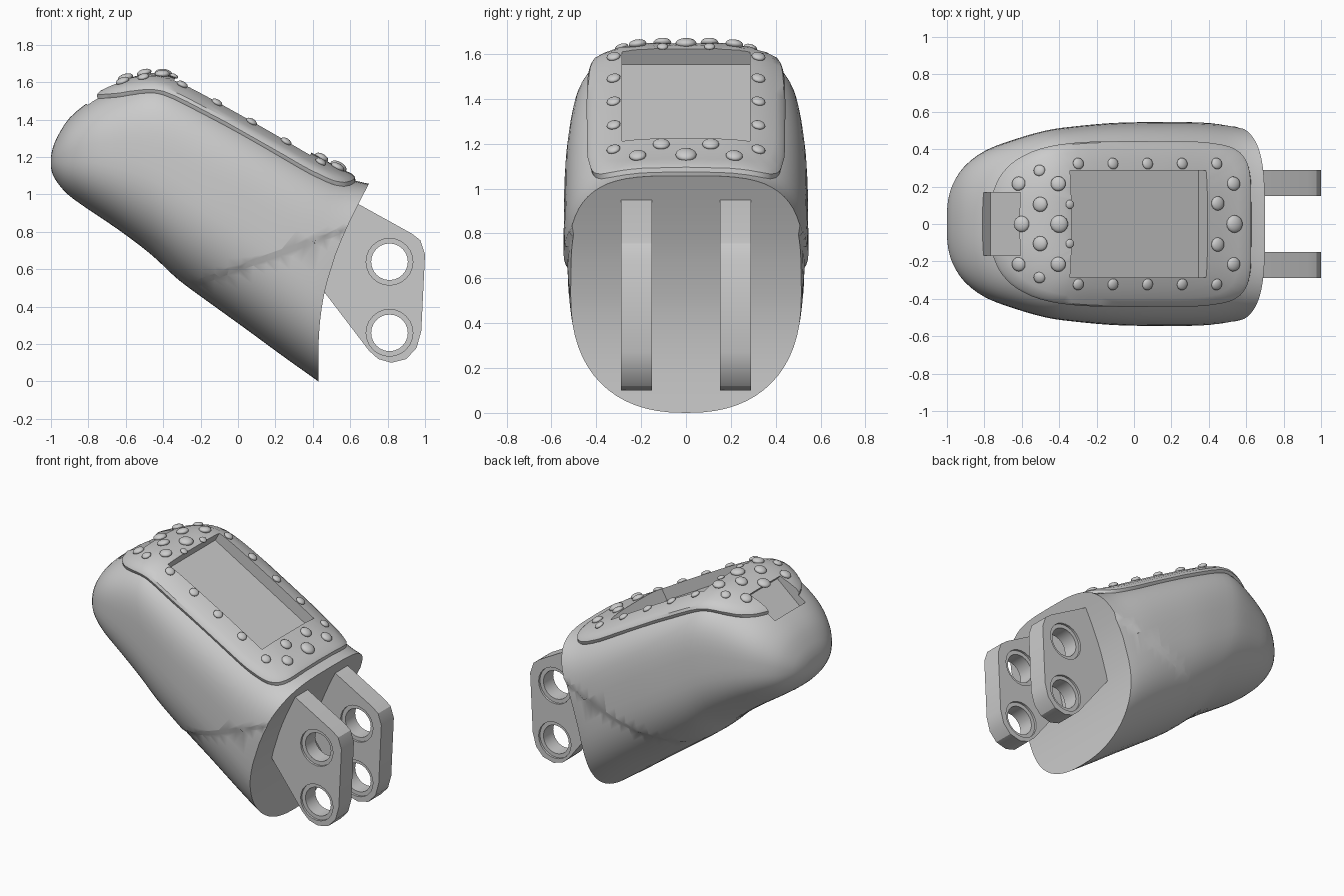
import bpy, bmesh
from math import sin, cos, pi, radians, copysign
from mathutils import Vector, Matrix
from mathutils.bvhtree import BVHTree

if "Cube" in bpy.data.objects:
    bpy.data.objects.remove(bpy.data.objects["Cube"])


def make(name, bm):
    bmesh.ops.recalc_face_normals(bm, faces=bm.faces)
    me = bpy.data.meshes.new(name)
    bm.to_mesh(me)
    bm.free()
    ob = bpy.data.objects.new(name, me)
    bpy.context.collection.objects.link(ob)
    return ob


def select(ob):
    bpy.ops.object.select_all(action='DESELECT')
    ob.select_set(True)
    bpy.context.view_layer.objects.active = ob


def smooth(ob, deg=35):
    select(ob)
    bpy.ops.object.shade_smooth_by_angle(angle=radians(deg))


def cut(ob, cutters):
    for c in cutters:
        select(ob)
        m = ob.modifiers.new("cut", 'BOOLEAN')
        m.operation, m.solver, m.object = 'DIFFERENCE', 'EXACT', c
        bpy.ops.object.modifier_apply(modifier=m.name)


def box(name, loc, size, tilt):
    bm = bmesh.new()
    bmesh.ops.create_cube(bm, size=1, matrix=Matrix.Translation(loc)
                          @ Matrix.Rotation(radians(tilt), 4, 'Y')
                          @ Matrix.Diagonal((*size, 1)))
    ob = make(name, bm)
    ob.hide_render = True
    return ob


def spow(a, e):
    return copysign(abs(a) ** e, a) if abs(a) > 1e-6 else 0.0


def catmull(p, i, t):
    a, b, c, d = (p[min(max(i + k, 0), len(p) - 1)] for k in (-1, 0, 1, 2))
    return [0.5 * (2 * q + (r - o) * t + (2*o - 5*q + 4*r - s) * t*t
                   + (3*q - o - 3*r + s) * t**3) for o, q, r, s in zip(a, b, c, d)]


# Body: lofted stations (top x, top z, bottom x, bottom z, half width, squareness, end bend)
ST = [(-1.0, 1.19, -1.0, 1.16, .04, 2.1, 0), (-.995, 1.23, -.995, 1.12, .12, 2.1, 0),
      (-.97, 1.30, -.97, 1.07, .21, 2.2, 0), (-.90, 1.41, -.91, 1.0, .31, 2.4, 0),
      (-.78, 1.505, -.80, .92, .395, 2.8, 0), (-.63, 1.575, -.63, .805, .455, 3.2, 0),
      (-.48, 1.62, -.46, .675, .50, 3.5, 0), (-.35, 1.60, -.32, .545, .52, 3.6, 0),
      (-.10, 1.47, -.13, .405, .54, 3.6, 0), (.15, 1.33, .05, .275, .545, 3.6, 0),
      (.40, 1.185, .22, .15, .545, 3.6, .02), (.58, 1.09, .35, .057, .538, 3.6, .055),
      (.70, 1.057, .43, 0, .53, 3.6, .09)]
N = 64
bm = bmesh.new()
loops = []
samples = [catmull(ST, i, k / 3) for i in range(len(ST) - 1) for k in range(3)] + [ST[-1]]
for tx, tz, bx, bz, w, n, bend in samples:
    ring = []
    for i in range(N):
        a = 2 * pi * i / N
        e = 2 / (n if cos(a) > 0 else min(n, 2.35))
        v = spow(cos(a), e)
        f = (v + 1) / 2
        ring.append(bm.verts.new((bx + (tx - bx) * f - bend * sin(pi * f),
                                  w * spow(sin(a), e), bz + (tz - bz) * f)))
    loops.append(ring)
for r, s in zip(loops, loops[1:]):
    for i in range(N):
        bm.faces.new((r[i], r[(i + 1) % N], s[(i + 1) % N], s[i]))
for r in (loops[0], loops[-1]):
    for i in range(N // 2):
        q = [r[i], r[i + 1], r[N - i - 1], r[(N - i) % N]]
        bm.faces.new(list(dict.fromkeys(q)))

# Step line where the lower shell sits slightly inside the upper shell
nrm, org = Vector((-.34, 0, .94)), Vector((-.2, 0, .55))
for off in (0, -.03):
    bmesh.ops.bisect_plane(bm, geom=bm.verts[:] + bm.edges[:] + bm.faces[:],
                           plane_co=org + nrm * off, plane_no=nrm)
for v in bm.verts:
    if (v.co - org).dot(nrm) < -.029:
        v.co.y *= .97
bmesh.ops.recalc_face_normals(bm, faces=bm.faces)
tree = BVHTree.FromBMesh(bm)
body = make("body_shell", bm)


def drop(tr, x, y):
    p, nn, _, _ = tr.ray_cast(Vector((x, y, 3)), Vector((0, 0, -1)))
    return p, (nn if nn.z > 0 else -nn)


# Raised top plate draped over the body
bm = bmesh.new()
M = 72
layers = [(s, .03) for s in (.15, .3, .45, .6, .75, .88, .955)] + [(.985, .02), (1, -.008)]
layers += [(s, -.06) for s in (.985, .88, .75, .6, .45, .3, .15)]
rings = []
for s, h in layers:
    ring = []
    for i in range(M):
        a = 2 * pi * i / M
        e = 2 / (6 if cos(a) > 0 else 2.9)
        p, nn = drop(tree, -.07 + .70 * s * spow(cos(a), e), .437 * s * spow(sin(a), e))
        ring.append(bm.verts.new(p + nn * h))
    rings.append(ring)
for r, s in zip(rings, rings[1:]):
    for i in range(M):
        bm.faces.new((r[i], r[(i + 1) % M], s[(i + 1) % M], s[i]))
bm.faces.new(rings[0])
bm.faces.new(rings[-1])
bmesh.ops.recalc_face_normals(bm, faces=bm.faces)
top_tree = BVHTree.FromBMesh(bm)
plate = make("top_plate", bm)

# Domed studs: (x, y, radius), mirrored when y > 0
STUDS = [(x, .322, .031) for x in (-.30, -.115, .07, .255, .44)]
STUDS += [(.53, .215, .038), (.535, 0, .047), (.445, .11, .038), (-.40, 0, .047),
          (-.405, .215, .04), (-.50, .105, .04), (-.505, .285, .031),
          (-.615, .215, .038), (-.60, 0, .043), (-.345, .105, .024)]
bm = bmesh.new()
for x, y0, r in STUDS:
    for y in ({y0, -y0}):
        p, nn = drop(top_tree, x, y)
        bmesh.ops.create_uvsphere(bm, u_segments=16, v_segments=10, radius=r,
                                  matrix=Matrix.Translation(p + nn * .006)
                                  @ nn.to_track_quat('Z', 'Y').to_matrix().to_4x4()
                                  @ Matrix.Diagonal((1, 1, .5, 1)))
smooth(make("studs", bm), 60)

# Window recess and small notch near the nose
window = box("window_cutter", (.03 + .496 * .11, 0, 1.425 + .868 * .11), (.83, .57, .4), 29.7)
notch = box("notch_cutter", (-.72 - .64 * .085, 0, 1.56 + .77 * .085), (.235, .335, .3), -40)
for ob in (body, plate):
    cut(ob, (window, notch))
    smooth(ob)

# Pair of mounting lugs with counterbored holes
LUG = [(.40, .56), (.46, .48), (.70, .165), (.75, .12), (.82, .10), (.90, .12), (.955, .18),
       (.98, .27), (1.0, .68), (.975, .755), (.93, .79), (.62, .962), (.45, .95)]


def bore(x, z, y, r, depth):
    b = bmesh.new()
    bmesh.ops.create_cone(b, cap_ends=True, segments=24, radius1=r, radius2=r, depth=depth,
                          matrix=Matrix.Translation((x, y, z)) @ Matrix.Rotation(pi / 2, 4, 'X'))
    c = make("bore_cutter", b)
    c.hide_render = True
    return c


cutters = [window, notch]
for side, yc in (("left", -.22), ("right", .22)):
    bm = bmesh.new()
    f = bm.faces.new([bm.verts.new((x, yc - .069, z)) for x, z in LUG])
    ext = bmesh.ops.extrude_face_region(bm, geom=[f])
    bmesh.ops.translate(bm, vec=(0, .138, 0),
                        verts=[g for g in ext["geom"] if isinstance(g, bmesh.types.BMVert)])
    lug = make("mount_lug_" + side, bm)
    bores = []
    for z in (.64, .26):
        bores.append(bore(.81, z, yc, .098, .4))
        bores += [bore(.81, z, yc + s * .069, .125, .03) for s in (-1, 1)]
    cut(lug, bores)
    smooth(lug, 30)
    cutters += bores
for c in cutters:
    bpy.data.objects.remove(c)
